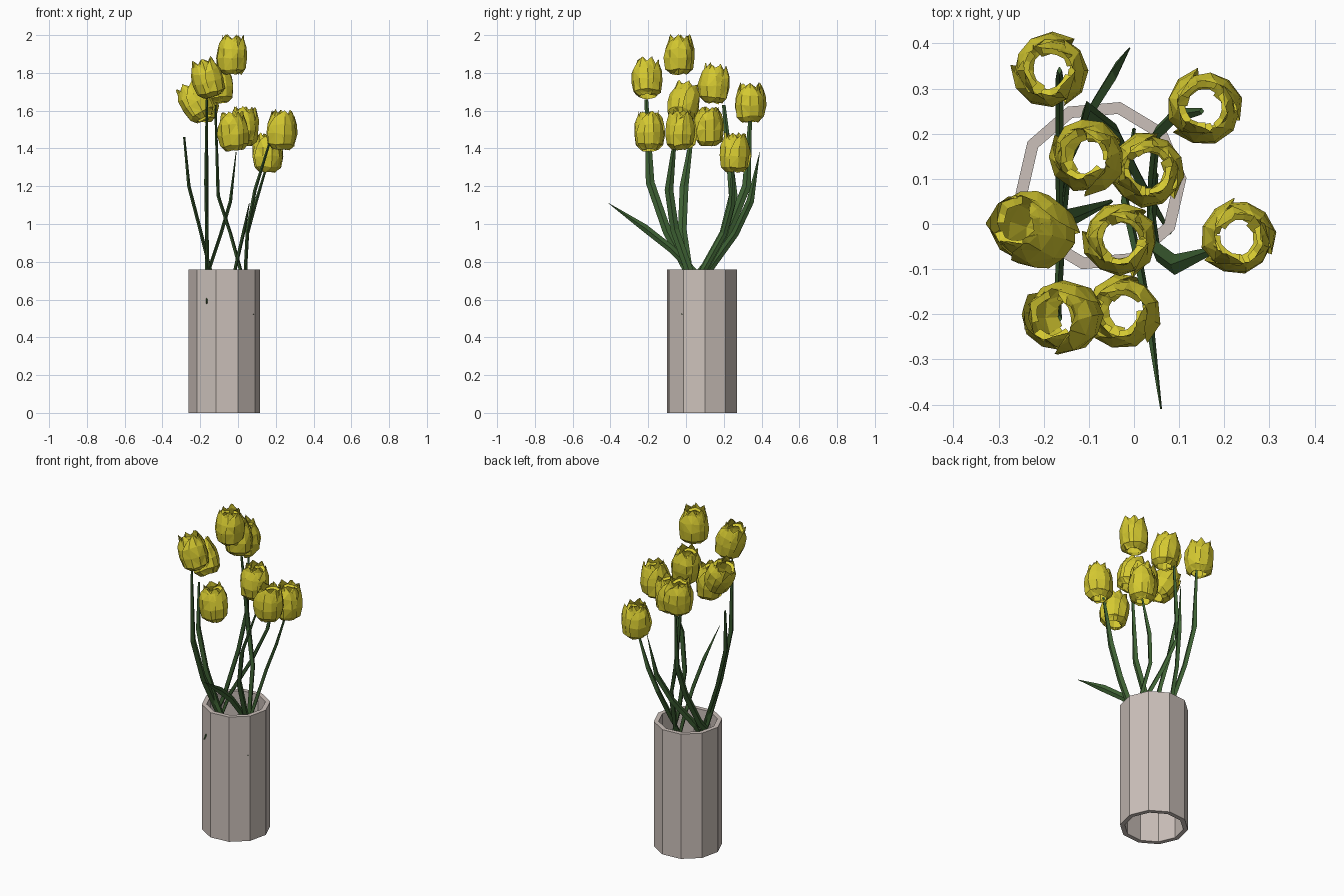
import bpy, bmesh, math, random
from mathutils import Vector

random.seed(4)
if "Cube" in bpy.data.objects:
    bpy.data.objects.remove(bpy.data.objects["Cube"], do_unlink=True)


def material(name, rgb):
    m = bpy.data.materials.new(name)
    m.use_nodes = True
    m.diffuse_color = (*rgb, 1)
    m.node_tree.nodes["Principled BSDF"].inputs["Base Color"].default_value = (*rgb, 1)
    return m


CLAY = material("pale clay", (0.60, 0.53, 0.49))
YELLOW = material("petal yellow", (0.66, 0.58, 0.03))
GREEN = material("stem green", (0.05, 0.125, 0.035))


def finish(bm, name, mat, fix_normals=True):
    if fix_normals:
        bmesh.ops.recalc_face_normals(bm, faces=bm.faces[:])
    mesh = bpy.data.meshes.new(name)
    bm.to_mesh(mesh)
    bm.free()
    mesh.materials.append(mat)
    obj = bpy.data.objects.new(name, mesh)
    bpy.context.collection.objects.link(obj)
    return obj


def bridge(bm, a, b, closed=True):
    n = len(a)
    for i in range(n if closed else n - 1):
        j = (i + 1) % n
        bm.faces.new((a[i], a[j], b[j], b[i]))


# Vase: ten-sided tube with a thick wall, open at both ends
def vase(center, outer, inner, height, sides=10):
    bm = bmesh.new()
    rings = []
    for r, z in ((outer, 0), (outer, height), (inner, height), (inner, 0)):
        ring = []
        for i in range(sides):
            a = math.radians(5) + math.tau * i / sides
            ring.append(bm.verts.new((center[0] + r * math.cos(a),
                                      center[1] + r * math.sin(a), z)))
        rings.append(ring)
    for k in range(4):
        bridge(bm, rings[k], rings[(k + 1) % 4])
    finish(bm, "vase", CLAY)


vase((-0.073, 0.085), 0.19, 0.163, 0.76)


# Stems and leaves: flat diamond section swept along a path, pointed below
def blade(name, path, width, tip):
    pts = [Vector(p) for p in path]
    bm = bmesh.new()
    rings = []
    last = len(pts) - 1
    for i, p in enumerate(pts):
        t = (pts[min(i + 1, last)] - pts[max(i - 1, 0)]).normalized()
        side = Vector((1, 0, 0)).cross(t).normalized()
        thin = t.cross(side)
        w = width * (0.2 if i == 0 else tip if i == last else 1)
        h = 0.009 * (w / width) ** 0.5
        rings.append([bm.verts.new(p + d) for d in
                      (side * w, thin * h, -side * w, -thin * h)])
    for a, b in zip(rings, rings[1:]):
        bridge(bm, a, b)
    bm.faces.new(rings[0])
    bm.faces.new(rings[-1])
    finish(bm, name, GREEN)


blade("stem_left_front", [(-0.14, 0.15, 0.45), (-0.16, 0.0, 0.77), (-0.165, -0.1, 0.96),
                          (-0.17, -0.19, 1.22), (-0.165, -0.21, 1.66)], 0.023, 0.4)
blade("stem_left", [(-0.05, 0.05, 0.5), (-0.15, 0.01, 0.77), (-0.2, -0.02, 0.97),
                    (-0.26, -0.01, 1.2), (-0.285, 0.03, 1.46)], 0.023, 0.4)
blade("stem_left_back", [(-0.165, -0.09, 0.58), (-0.165, 0.1, 0.77), (-0.165, 0.24, 1.0),
                         (-0.165, 0.32, 1.2), (-0.165, 0.34, 1.56)], 0.023, 0.4)
blade("stem_back", [(0.08, -0.02, 0.52), (0.01, 0.1, 0.77), (-0.04, 0.2, 0.95),
                    (-0.105, 0.25, 1.15), (-0.12, 0.2, 1.63)], 0.023, 0.4)
blade("stem_right_back", [(0.03, -0.06, 0.5), (0.04, 0.1, 0.77), (0.05, 0.2, 0.95),
                          (0.09, 0.24, 1.1), (0.15, 0.25, 1.3)], 0.018, 0.4)
blade("stem_right", [(0.05, 0.11, 0.5), (0.04, 0.01, 0.77), (0.05, -0.06, 0.97),
                     (0.09, -0.09, 1.18), (0.17, -0.06, 1.44)], 0.023, 0.4)
blade("leaf_front", [(0.0, 0.21, 0.33), (-0.02, 0.05, 0.74), (0.01, -0.08, 0.87),
                     (0.035, -0.22, 0.98), (0.06, -0.41, 1.11)], 0.02, 0.05)
blade("leaf_back", [(-0.17, 0.0, 0.55), (-0.15, 0.13, 0.77), (-0.09, 0.26, 0.95),
                    (-0.04, 0.34, 1.12), (-0.01, 0.39, 1.38)], 0.02, 0.05)


# Tulip head: two rings of three overlapping cupped petals, open in the middle
# petal rows: radius, height, half angle in degrees
ROWS = ((0.046, -0.098, 66), (0.073, -0.074, 68), (0.082, -0.015, 68),
        (0.078, 0.04, 64), (0.064, 0.08, 48), (0.058, 0.108, 12))


def tulip(name, center, lean, spin):
    bm = bmesh.new()
    turn = Vector((0, 0, 1)).rotation_difference(Vector((*lean, 1)))
    for k in range(6):
        inner = k % 2
        scale = 0.88 if inner else 1.0
        rows = []
        for r, z, half in ROWS:
            row = []
            for c in range(5):
                u = c / 2 - 1
                a = math.radians(spin + 60 * k + u * half)
                # one edge tucks under the neighbouring petal
                rr = (r * scale - 0.004 * u) * random.uniform(0.95, 1.05)
                zz = z - 0.012 * abs(u) * (z > 0.03) + random.uniform(-0.006, 0.006)
                p = Vector((rr * math.cos(a), rr * math.sin(a), zz))
                row.append(bm.verts.new(Vector(center) + turn @ p))
            rows.append(row)
        for a, b in zip(rows, rows[1:]):
            bridge(bm, a, b, closed=False)
        # folded lip inside the rim
        if inner:
            axis = Vector(center) + turn @ Vector((0, 0, 0.045))
            lip = [bm.verts.new(axis.lerp(v.co, 0.72)) for v in rows[4]]
            bridge(bm, rows[4], lip, closed=False)
    bmesh.ops.triangulate(bm, faces=bm.faces[:])
    finish(bm, name, YELLOW, fix_normals=False)


HEADS = (
    ("tulip_left_back", (-0.187, 0.34, 1.64), (-0.05, 0.0)),
    ("tulip_right_back", (0.155, 0.26, 1.375), (0.0, 0.03)),
    ("tulip_back", (-0.105, 0.15, 1.74), (-0.1, 0.05)),
    ("tulip_middle", (0.03, 0.12, 1.515), (0.03, 0.0)),
    ("tulip_left", (-0.225, -0.01, 1.645), (-0.55, 0.2)),
    ("tulip_top", (-0.03, -0.035, 1.893), (0.0, 0.0)),
    ("tulip_right", (0.23, -0.03, 1.495), (0.05, 0.0)),
    ("tulip_left_front", (-0.16, -0.205, 1.77), (-0.3, 0.0)),
    ("tulip_front", (-0.025, -0.195, 1.49), (-0.1, 0.0)),
)
for i, (name, center, lean) in enumerate(HEADS):
    tulip(name, center, lean, 47 * i)
